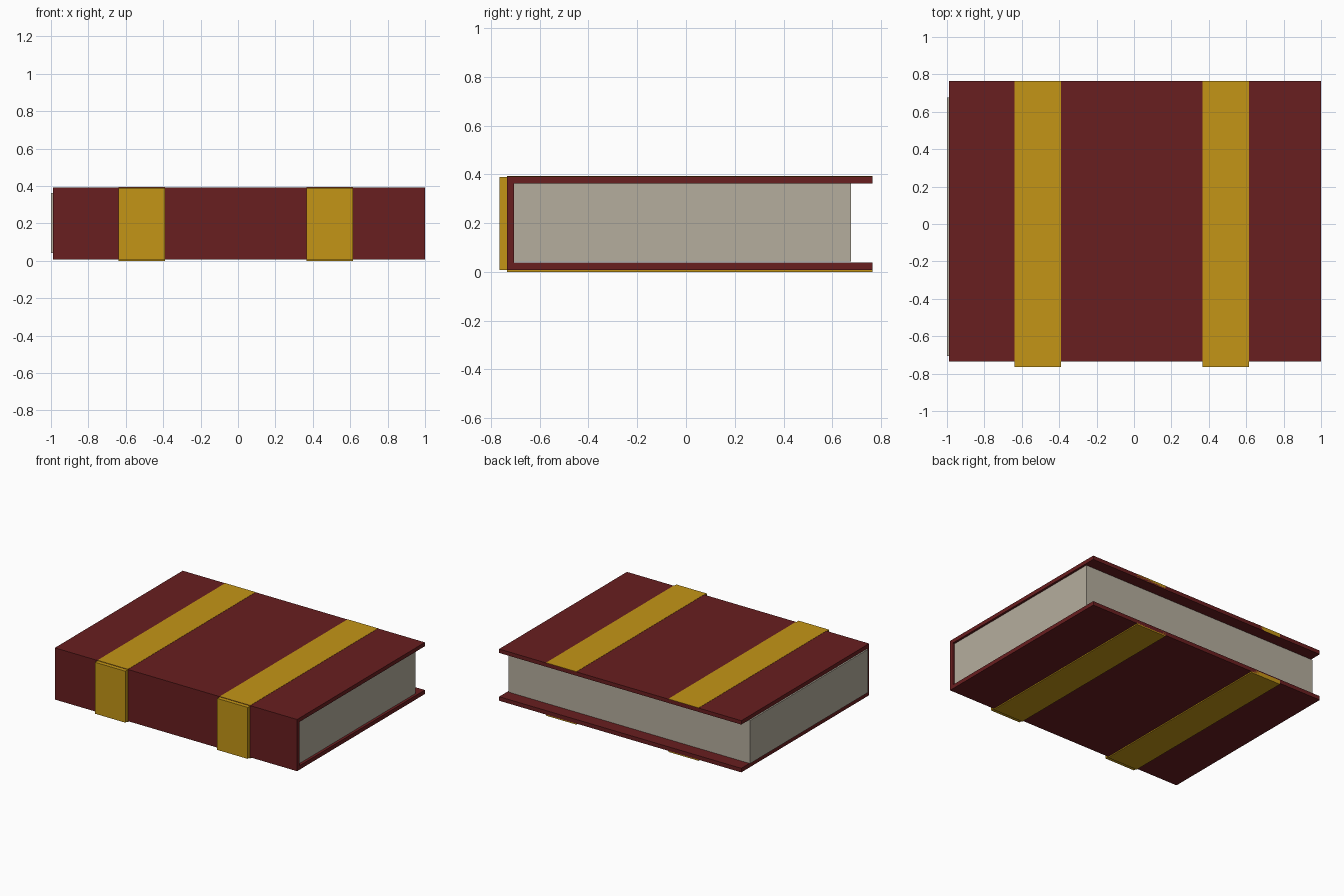
import bpy

if "Cube" in bpy.data.objects:
    bpy.data.objects.remove(bpy.data.objects["Cube"])


def material(name, color):
    m = bpy.data.materials.new(name)
    m.diffuse_color = (*color, 1)
    m.use_nodes = True
    m.node_tree.nodes["Principled BSDF"].inputs["Base Color"].default_value = m.diffuse_color
    return m


def box(name, x, y, z, mat):
    """Box spanning the (min, max) ranges on each axis."""
    bpy.ops.mesh.primitive_cube_add(
        size=1, location=[(a + b) / 2 for a, b in (x, y, z)])
    ob = bpy.context.object
    ob.name = name
    ob.scale = [b - a for a, b in (x, y, z)]
    bpy.ops.object.transform_apply(location=False, rotation=False, scale=True)
    ob.data.materials.append(mat)
    return ob


red = material("red_leather", (0.14, 0.013, 0.014))
gold = material("gold", (0.55, 0.30, 0.008))
paper = material("paper", (0.46, 0.42, 0.34))

# Hard cover: two boards joined by the spine
cover_x = (-0.99, 1.0)
board_y = (-0.735, 0.765)
box("back_cover", cover_x, board_y, (0.008, 0.038), red)
box("front_cover", cover_x, board_y, (0.363, 0.392), red)
box("spine", cover_x, (-0.735, -0.706), (0.008, 0.392), red)

# Page block, slightly proud of the cover at one end
box("pages", (-1.0, 0.985), (-0.706, 0.676), (0.042, 0.362), paper)

# Two gold bands wrapping the spine and both boards
for side, x0 in (("left", -0.64), ("right", 0.365)):
    x = (x0, x0 + 0.25)
    box(f"{side}_band_spine", x, (-0.765, -0.735), (0.008, 0.39), gold)
    box(f"{side}_band_top", x, board_y, (0.364, 0.3935), gold)
    box(f"{side}_band_bottom", x, board_y, (0.0, 0.03), gold)
